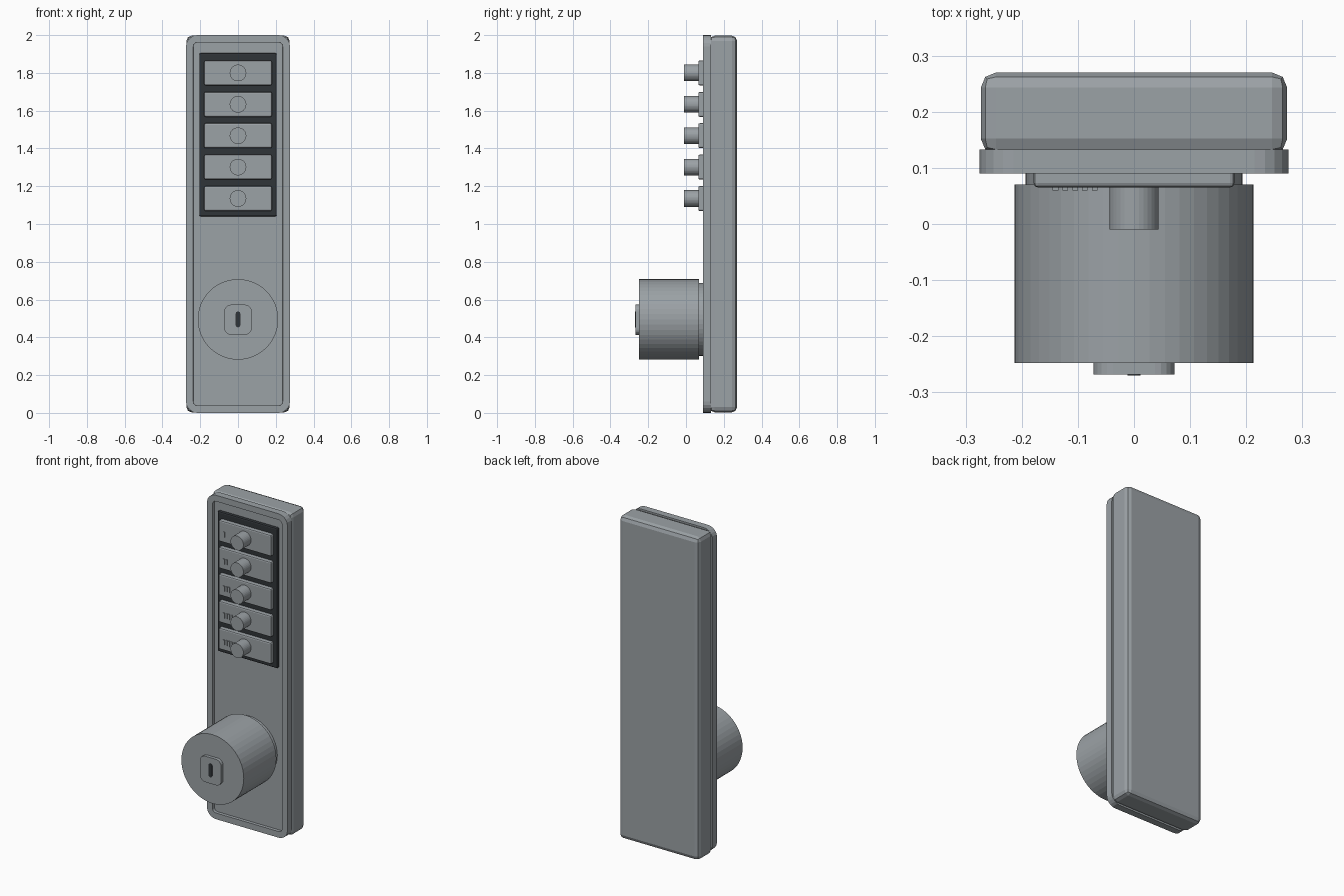
import bpy, bmesh, math
from mathutils import Matrix

if "Cube" in bpy.data.objects:
    bpy.data.objects.remove(bpy.data.objects["Cube"])


def material(name, rgb):
    m = bpy.data.materials.new(name)
    m.diffuse_color = (*rgb, 1)
    m.use_nodes = True
    m.node_tree.nodes["Principled BSDF"].inputs["Base Color"].default_value = m.diffuse_color
    return m


STEEL = material("grey steel", (0.33, 0.36, 0.38))
DARK = material("charcoal", (0.03, 0.035, 0.04))


def finish(name, bm, mat, bevel=0, segments=2):
    bmesh.ops.recalc_face_normals(bm, faces=bm.faces)
    mesh = bpy.data.meshes.new(name)
    bm.to_mesh(mesh)
    bm.free()
    mesh.materials.append(mat)
    ob = bpy.data.objects.new(name, mesh)
    bpy.context.collection.objects.link(ob)
    if bevel:
        mod = ob.modifiers.new("bevel", 'BEVEL')
        mod.width, mod.segments = bevel, segments
    return ob


def box(name, x, y, z, mat, bevel=0, segments=2):
    """Box from (min, max) ranges."""
    bm = bmesh.new()
    bmesh.ops.create_cube(bm, size=1)
    for v in bm.verts:
        v.co = [(a + b) / 2 + c * (b - a) for c, (a, b) in zip(v.co, (x, y, z))]
    return finish(name, bm, mat, bevel, segments)


def cylinder(name, radius, y0, y1, z, sides, mat):
    """Cylinder lying along y."""
    bm = bmesh.new()
    place = Matrix.Translation((0, (y0 + y1) / 2, z)) @ Matrix.Rotation(math.pi / 2, 4, 'X')
    bmesh.ops.create_cone(bm, cap_ends=True, segments=sides, radius1=radius,
                          radius2=radius, depth=y1 - y0, matrix=place)
    return finish(name, bm, mat)


def rounded_plate(name, hx, hz, zc, r, y0, y1, mat, rim=0, recess=0, steps=5):
    """Rounded rectangle facing -y, with an optional sunken centre."""
    bm = bmesh.new()
    ring = []
    for k, (sx, sz) in enumerate(((1, 1), (-1, 1), (-1, -1), (1, -1))):
        for i in range(steps + 1):
            a = math.pi / 2 * (k + i / steps)
            ring.append(bm.verts.new((sx * (hx - r) + r * math.cos(a), y0,
                                      zc + sz * (hz - r) + r * math.sin(a))))
    front = bm.faces.new(ring)
    back = bmesh.ops.extrude_face_region(bm, geom=[front], use_keep_orig=True)["geom"]
    for v in back:
        if isinstance(v, bmesh.types.BMVert):
            v.co.y = y1
    bmesh.ops.recalc_face_normals(bm, faces=bm.faces)
    if rim:
        front = min(bm.faces, key=lambda f: f.calc_center_median().y)
        bmesh.ops.inset_region(bm, faces=[front], thickness=rim)
        bmesh.ops.inset_region(bm, faces=[front], thickness=0.001, depth=-recess)
    return finish(name, bm, mat)


# Lock body: bevelled housing and framed front plate
box("housing", (-0.273, 0.273), (0.125, 0.27), (0.003, 1.997), STEEL, 0.027, 2)
rounded_plate("front_plate", 0.275, 1.0, 1.0, 0.06, 0.09, 0.133, STEEL, 0.038, 0.018)

# Keypad backing and five push buttons with tally marks
box("keypad_backing", (-0.205, 0.205), (0.09, 0.125), (1.04, 1.905), DARK, 0.008)
for i in range(5):
    z = 1.8 - i * 0.1663
    box("button_plate", (-0.179, 0.179), (0.065, 0.1), (z - 0.066, z + 0.066), STEEL, 0.008)
    cylinder("button_knob", 0.044, -0.01, 0.07, z, 32, STEEL)
    for j in range(i + 1):
        x = -0.14 + j * 0.0175
        box("tally_mark", (x - 0.005, x + 0.005), (0.06, 0.067),
            (z - 0.03, z + 0.003), STEEL)

# Turning knob with collar, key plate and keyhole
cylinder("knob_collar", 0.193, 0.06, 0.115, 0.495, 48, STEEL)
cylinder("turning_knob", 0.213, -0.248, 0.07, 0.495, 48, STEEL)
rounded_plate("key_plate", 0.072, 0.08, 0.493, 0.035, -0.268, -0.24, STEEL)
rounded_plate("keyhole", 0.012, 0.042, 0.495, 0.011, -0.27, -0.262, DARK)
